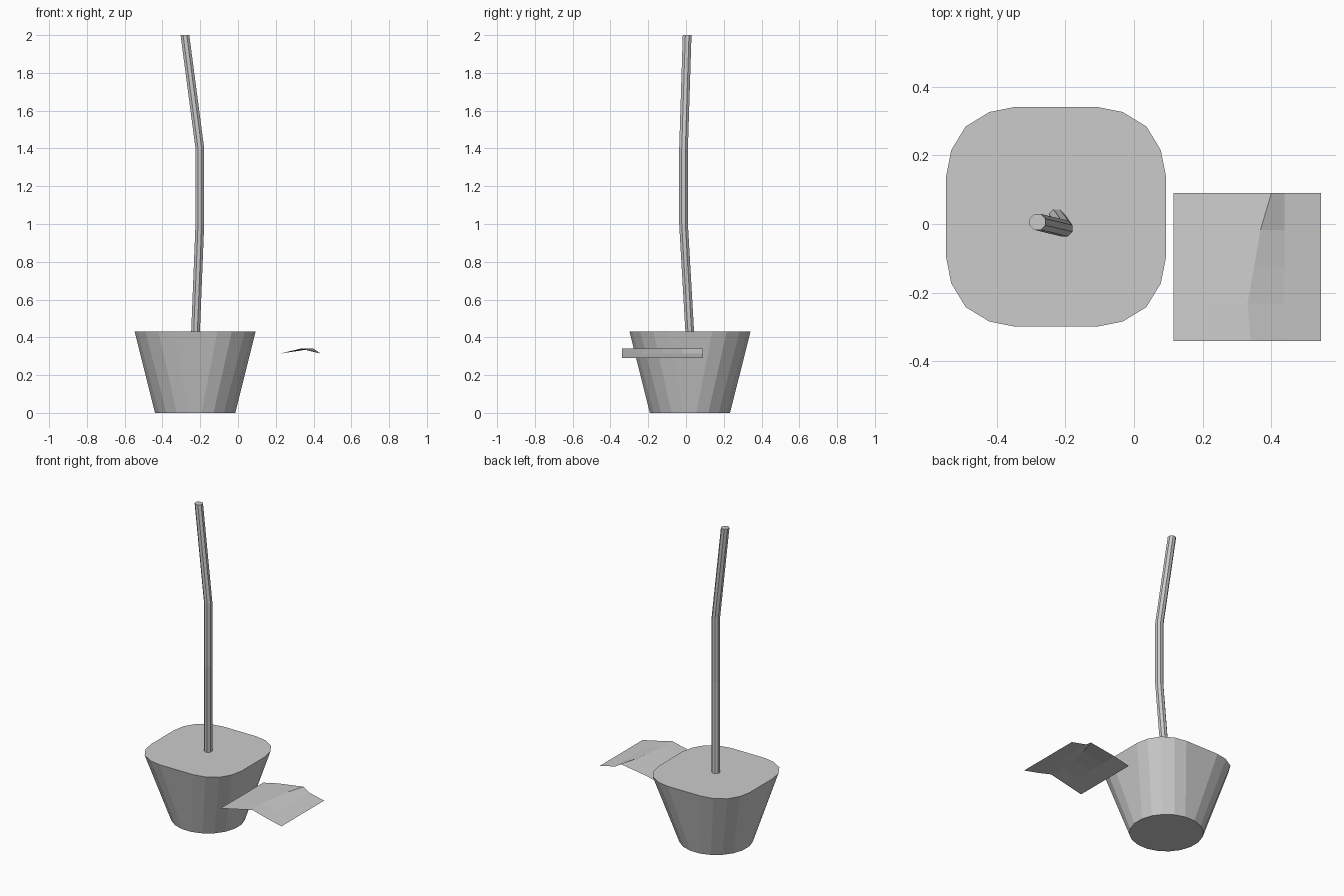
import bpy, bmesh, math

if "Cube" in bpy.data.objects:
    bpy.data.objects.remove(bpy.data.objects["Cube"])

grey = bpy.data.materials.new("plain grey")
grey.diffuse_color = (0.6, 0.6, 0.6, 1)
grey.use_nodes = True
grey.node_tree.nodes["Principled BSDF"].inputs["Base Color"].default_value = grey.diffuse_color


def finish(name, bm, solid=True):
    if solid:
        bmesh.ops.recalc_face_normals(bm, faces=bm.faces)
    mesh = bpy.data.meshes.new(name)
    bm.to_mesh(mesh)
    bm.free()
    mesh.materials.append(grey)
    obj = bpy.data.objects.new(name, mesh)
    bpy.context.collection.objects.link(obj)
    return obj


def loft(name, rings):
    """Skin a stack of equal-length rings and cap both ends."""
    bm = bmesh.new()
    loops = [[bm.verts.new(p) for p in ring] for ring in rings]
    n = len(loops[0])
    for a, b in zip(loops, loops[1:]):
        for i in range(n):
            j = (i + 1) % n
            bm.faces.new((a[i], a[j], b[j], b[i]))
    bm.faces.new(loops[0][::-1])
    bm.faces.new(loops[-1])
    return finish(name, bm)


def circle(x, y, z, r, n, start):
    return [(x + r * math.cos(start + math.tau * i / n),
             y + r * math.sin(start + math.tau * i / n), z) for i in range(n)]


# Pot: round base widening to a rounded-square rim
cx, cy = -0.227, 0.021
corner = [(0.32, 0.118), (0.305, 0.194), (0.263, 0.263), (0.194, 0.305), (0.118, 0.32)]
rim = []
for q in range(4):
    for x, y in corner:
        for _ in range(q):
            x, y = -y, x
        rim.append((cx + x, cy + y, 0.43))
base = circle(cx, cy, 0, 0.215, 20, math.radians(9))
loft("pot", [base, rim])

# Stem: bent eight-sided stalk
path = [(-0.225, 0.02, 0.425), (-0.202, -0.013, 1.0),
        (-0.202, -0.013, 1.4), (-0.281, 0.006, 2.0)]
loft("stem", [circle(*p, 0.025, 8, math.radians(22.5)) for p in path])

# Leaf: creased single sheet with a wandering ridge
bm = bmesh.new()
ridge = [0.34, 0.33, 0.35, 0.368, 0.40]
rows = []
for k, rx in enumerate(ridge):
    y = -0.34 + k * 0.1075
    profile = [(0.115, 0.29), (0.2225, 0.314), (rx, 0.34), (0.4375, 0.314), (0.545, 0.29)]
    rows.append([bm.verts.new((x, y, z)) for x, z in profile])
for a, b in zip(rows, rows[1:]):
    for i in range(4):
        bm.faces.new((a[i], a[i + 1], b[i + 1], b[i]))
finish("leaf", bm, solid=False)
